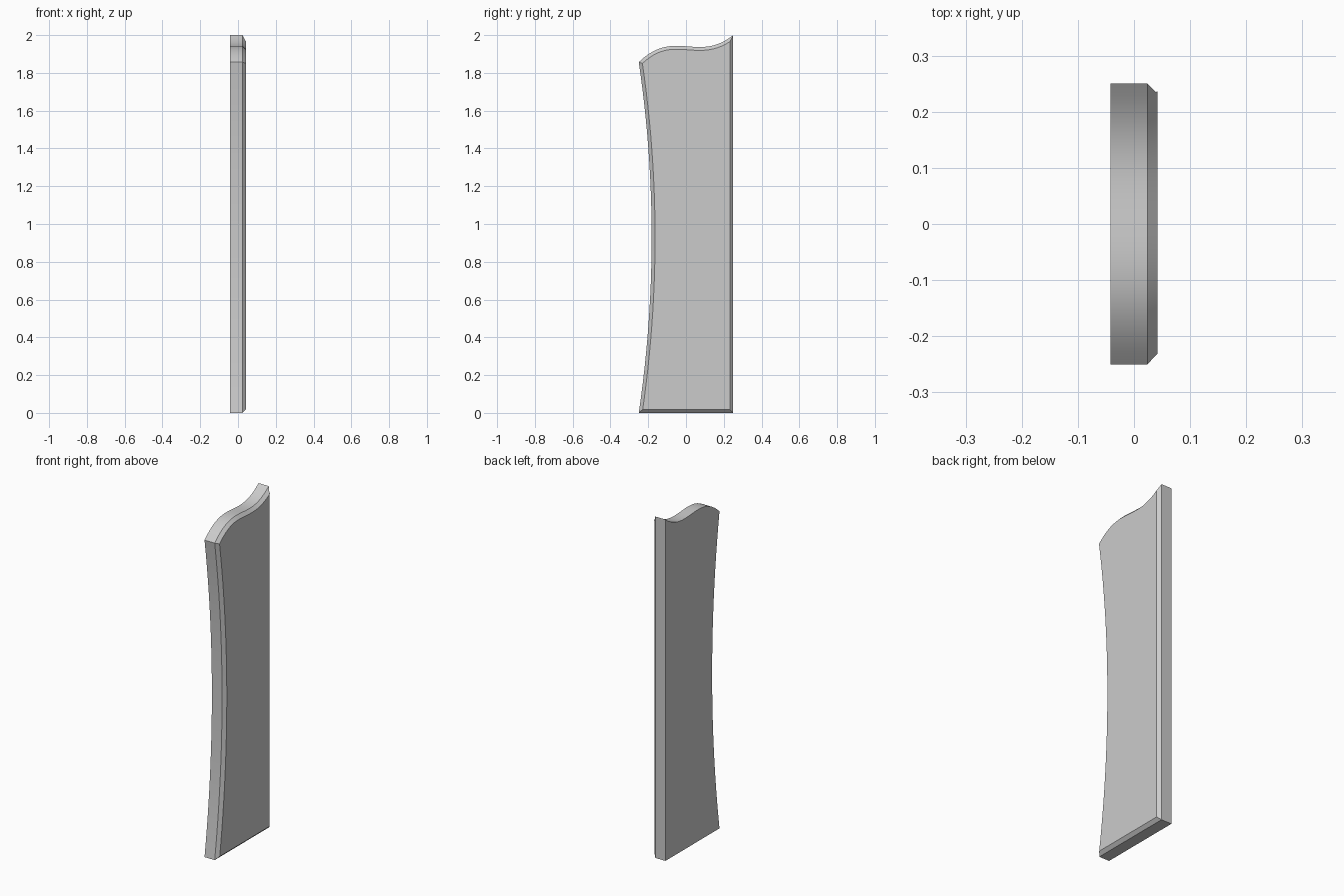
import bpy, bmesh
from mathutils import Vector

if "Cube" in bpy.data.objects:
    bpy.data.objects.remove(bpy.data.objects["Cube"])

X_BACK, X_FRONT, CHAMFER = -0.042, 0.042, 0.018


def bezier(p, n):
    """Points (y, z) along a cubic curve, end point left out."""
    pts = []
    for i in range(n):
        t = i / n
        w = ((1 - t) ** 3, 3 * t * (1 - t) ** 2, 3 * t * t * (1 - t), t ** 3)
        pts.append(sum((k * Vector(q) for k, q in zip(w, p)), Vector((0, 0))))
    return pts


# Outline: straight base and back edge, wavy top, hollow front edge
outline = [Vector((-0.25, 0)), Vector((0.25, 0))]
outline += bezier([(0.25, 2.0), (0.06, 1.85), (-0.06, 2.04), (-0.25, 1.857)], 24)
outline += bezier([(-0.25, 1.857), (-0.159, 1.24), (-0.159, 0.62), (-0.25, 0)], 24)

# Panel: extruded outline with one chamfered face
bm = bmesh.new()
face = bm.faces.new([bm.verts.new((X_BACK, p.x, p.y)) for p in outline])
ext = bmesh.ops.extrude_face_region(bm, geom=[face], use_keep_orig=True)["geom"]
verts = [g for g in ext if isinstance(g, bmesh.types.BMVert)]
edges = [g for g in ext if isinstance(g, bmesh.types.BMEdge)]
bmesh.ops.translate(bm, vec=(X_FRONT - X_BACK, 0, 0), verts=verts)
bmesh.ops.bevel(bm, geom=edges, offset=CHAMFER, offset_type='OFFSET',
                segments=1, affect='EDGES')
bmesh.ops.recalc_face_normals(bm, faces=bm.faces)
mesh = bpy.data.meshes.new("shaped_panel")
bm.to_mesh(mesh)
bm.free()
panel = bpy.data.objects.new("shaped_panel", mesh)
bpy.context.collection.objects.link(panel)

# Smooth curved edges, crisp chamfer
bpy.context.view_layer.objects.active = panel
panel.select_set(True)
bpy.ops.object.shade_smooth_by_angle(angle=0.5)
